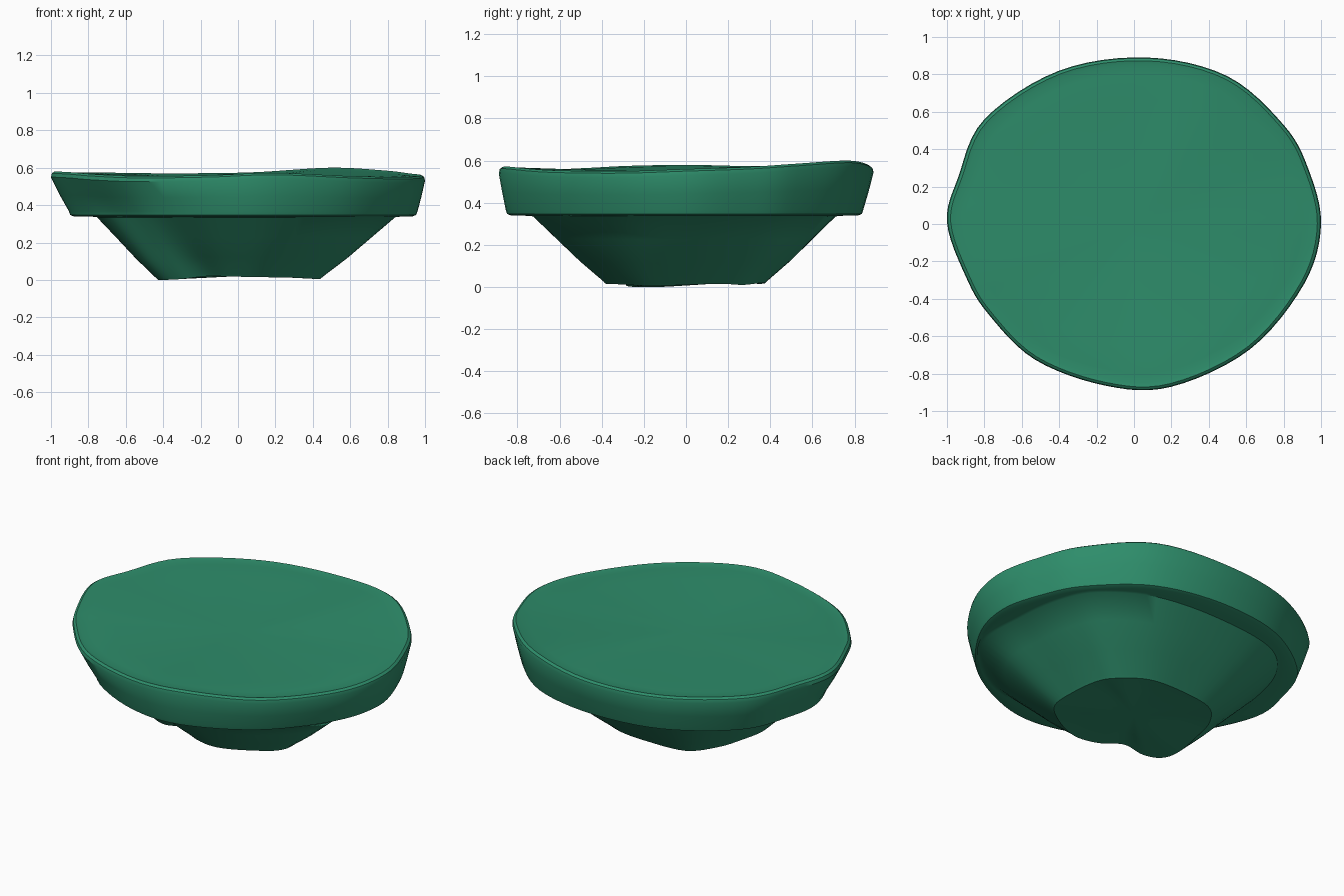
import bpy, bmesh
from mathutils import Vector

if "Cube" in bpy.data.objects:
    bpy.data.objects.remove(bpy.data.objects["Cube"])

SEG = 6  # subdivisions between outline points

# Matching 16-point outlines (x, y), counter-clockwise from the right
RIM = [(1.0, 0), (.93, .3), (.8, .53), (.5, .79), (.07, .89), (-.4, .82), (-.8, .56), (-.94, .25),
       (-1.0, .01), (-.9, -.28), (-.78, -.48), (-.53, -.725), (-.15, -.865), (.2, -.87), (.62, -.67), (.91, -.32)]
RIM_Z = [.56, .57, .585, .60, .575, .57, .575, .575, .58, .575, .565, .555, .56, .572, .555, .55]
LOW = [.96, .955, .955, .95, .945, .95, .94, .93, .90, .89, .87, .91, .955, .965, .96, .96]
NECK = [(.83, 0), (.79, .29), (.68, .5), (.4, .67), (0, .71), (-.43, .65), (-.65, .45), (-.74, .16),
        (-.75, -.12), (-.7, -.36), (-.54, -.47), (-.36, -.57), (-.1, -.7), (.2, -.72), (.52, -.62), (.81, -.33)]
FOOT = [(.45, 0), (.42, .17), (.36, .28), (.2, .37), (0, .39), (-.25, .36), (-.38, .22), (-.42, .05),
        (-.44, -.13), (-.41, -.24), (-.31, -.29), (-.17, -.29), (-.04, -.37), (.12, -.39), (.3, -.31), (.44, -.18)]
FOOT_Z = [.01, .015, .01, .02, .02, .015, .02, .01, .0, .0, .005, .02, .018, .015, .012, .005]


def smooth_loop(pts):
    """Closed Catmull-Rom curve through the points."""
    out, n = [], len(pts)
    for i in range(n):
        a, b, c, d = (pts[(i + k) % n] for k in (-1, 0, 1, 2))
        for s in range(SEG):
            t = s / SEG
            out.append(.5 * (2 * b + (c - a) * t + (2 * a - 5 * b + 4 * c - d) * t * t
                             + (3 * b - a - 3 * c + d) * t ** 3))
    return out


def outline(xy, zs):
    return smooth_loop([Vector((x, y, z)) for (x, y), z in zip(xy, zs)])


def scaled(ring, s, dz=0.0):
    return [Vector((p.x * s, p.y * s, p.z + dz)) for p in ring]


def dish(ring, s, level, mix):
    """Inner ring of the top, its waves fading towards a flat level."""
    return [Vector((p.x * s, p.y * s, level + (p.z - level) * mix)) for p in ring]


rim = outline(RIM, RIM_Z)
low = outline([(x * k, y * k) for (x, y), k in zip(RIM, LOW)], [.355] * 16)
neck = outline(NECK, [.335] * 16)
foot = outline(FOOT, FOOT_Z)

# Rings from the middle of the top, over the rim, down to the foot
rings = [
    dish(rim, .25, .548, .1), dish(rim, .5, .548, .3), dish(rim, .75, .548, .6),
    dish(rim, .9, .546, .8), scaled(rim, .955, -.005), scaled(rim, .98, 0),
    scaled(rim, .995, -.01), scaled(rim, 1.0, -.03),
    [a.lerp(b, .5) for a, b in zip(scaled(rim, 1.0, -.03), low)],
    scaled(low, 1.0, .012), scaled(low, .992, -.008), scaled(low, .97, -.016),
    scaled(neck, 1.03, .003), neck,
    [a.lerp(b, .33) for a, b in zip(neck, foot)],
    [a.lerp(b, .67) for a, b in zip(neck, foot)],
    scaled(foot, 1.0, .012), scaled(foot, .97, 0), scaled(foot, .6, .008),
]

bm = bmesh.new()
loops = [[bm.verts.new(p) for p in r] for r in rings]
n = len(rim)
for a, b in zip(loops, loops[1:]):
    for i in range(n):
        j = (i + 1) % n
        bm.faces.new((a[i], b[i], b[j], a[j]))
# Close the top and the underside
for loop, z in ((loops[0], .548), (loops[-1], .02)):
    c = bm.verts.new((0, 0, z))
    for i in range(n):
        bm.faces.new((c, loop[i], loop[(i + 1) % n]))
bmesh.ops.recalc_face_normals(bm, faces=bm.faces)

mesh = bpy.data.meshes.new("pedestal_slab")
bm.to_mesh(mesh)
bm.free()
slab = bpy.data.objects.new("pedestal_slab", mesh)
bpy.context.collection.objects.link(slab)

green = bpy.data.materials.new("sea_green")
green.diffuse_color = (.027, .265, .145, 1)
green.use_nodes = True
green.node_tree.nodes["Principled BSDF"].inputs["Base Color"].default_value = green.diffuse_color
mesh.materials.append(green)

bpy.context.view_layer.objects.active = slab
slab.select_set(True)
bpy.ops.object.shade_smooth_by_angle(angle=.6)
